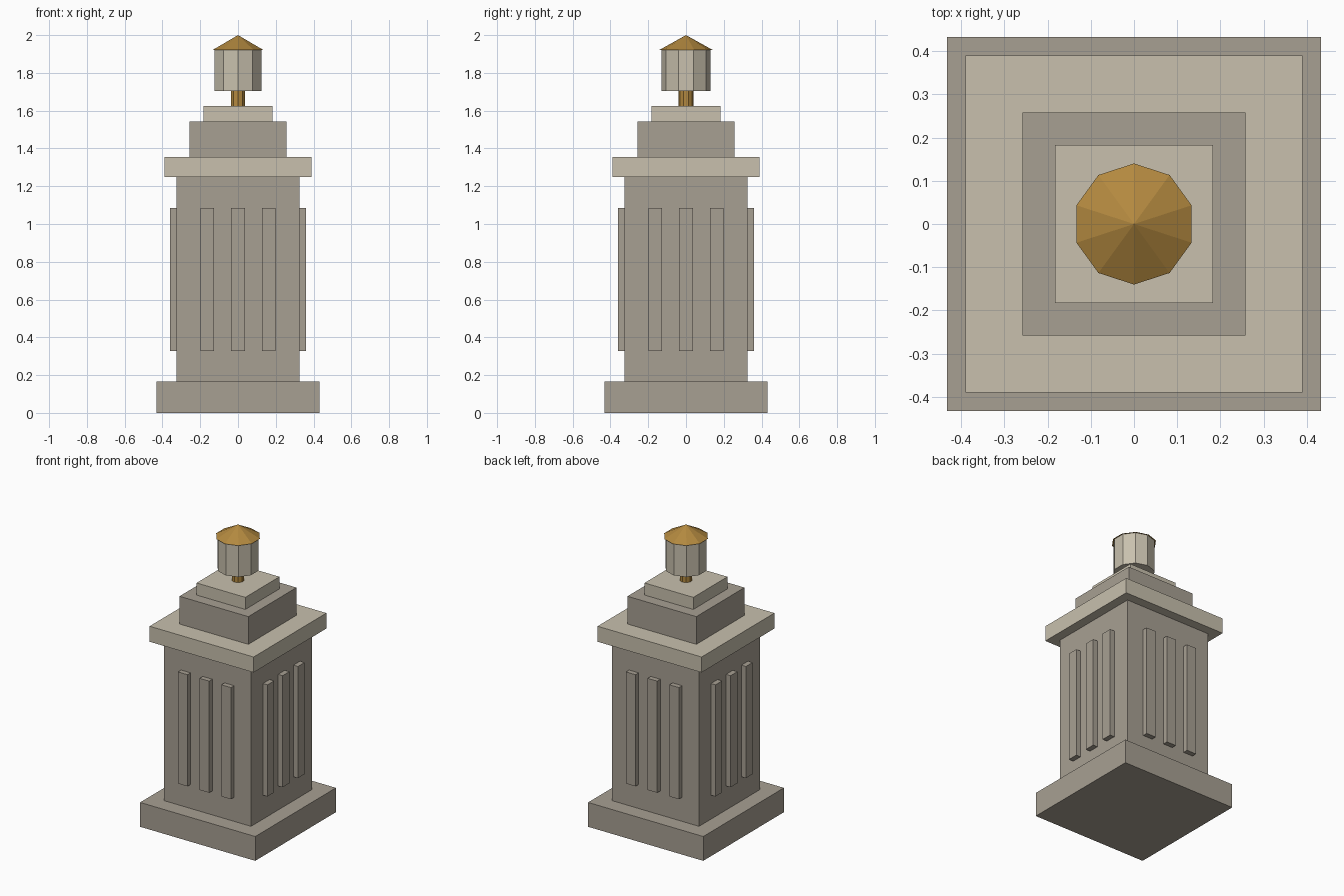
import bpy, math

if "Cube" in bpy.data.objects:
    bpy.data.objects.remove(bpy.data.objects["Cube"])


def material(name, rgb):
    m = bpy.data.materials.new(name)
    m.diffuse_color = (*rgb, 1.0)
    m.use_nodes = True
    m.node_tree.nodes["Principled BSDF"].inputs["Base Color"].default_value = m.diffuse_color
    return m


STONE = material("grey stone", (0.39, 0.35, 0.29))
PALE = material("pale stone", (0.58, 0.53, 0.42))
GOLD = material("aged gold", (0.45, 0.25, 0.05))


def box(name, center, size, mat):
    bpy.ops.mesh.primitive_cube_add(size=1, location=center)
    o = bpy.context.object
    o.name = name
    o.scale = size
    bpy.ops.object.transform_apply(location=False, rotation=False, scale=True)
    o.data.materials.append(mat)
    return o


def turned(name, r1, r2, z0, z1, mat, sides=10):
    # first vertex lies on +y
    bpy.ops.mesh.primitive_cone_add(vertices=sides, radius1=r1, radius2=r2,
                                    depth=z1 - z0, location=(0, 0, (z0 + z1) / 2))
    o = bpy.context.object
    o.name = name
    o.data.materials.append(mat)
    return o


# Stacked square tiers: name, half width, bottom, top, colour
for name, h, z0, z1, mat in [
    ("base", 0.432, 0.0, 0.165, STONE),
    ("shaft", 0.326, 0.165, 1.25, STONE),
    ("cornice", 0.39, 1.25, 1.355, PALE),
    ("lower_step", 0.258, 1.355, 1.543, STONE),
    ("upper_step", 0.183, 1.543, 1.625, PALE),
]:
    box(name, (0, 0, (z0 + z1) / 2), (2 * h, 2 * h, z1 - z0), mat)

# Three raised ribs on each side of the shaft
for side in range(4):
    a = side * math.pi / 2
    c, s = round(math.cos(a)), round(math.sin(a))
    for i in (-1, 0, 1):
        u, v = i * 0.163, -0.335
        size = (0.072, 0.05, 0.757) if side % 2 == 0 else (0.05, 0.072, 0.757)
        box(f"rib_{side}_{i + 2}", (u * c - v * s, u * s + v * c, 0.7065), size, STONE)

# Lantern: stem, ten-sided drum and pointed roof
turned("lantern_stem", 0.04, 0.04, 1.625, 1.705, GOLD)
turned("lantern_drum", 0.131, 0.131, 1.705, 1.922, PALE)
turned("lantern_roof", 0.14, 0.0, 1.922, 2.0, GOLD)
